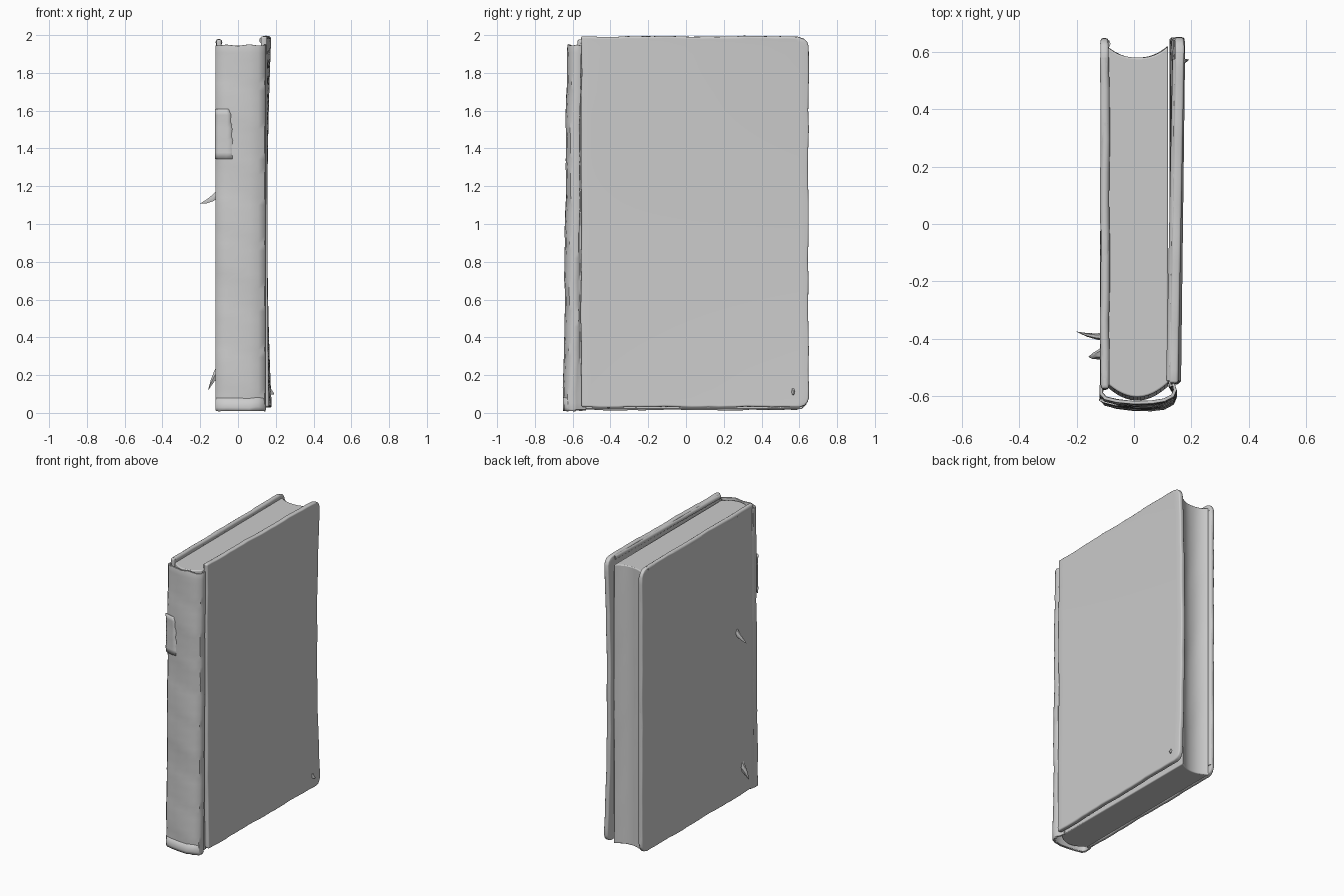
import bpy, bmesh, math, random
from mathutils import Vector

if "Cube" in bpy.data.objects:
    bpy.data.objects.remove(bpy.data.objects["Cube"])

random.seed(4)


def wave(t, seed):
    return (math.sin(t * 7 + seed) + 0.6 * math.sin(t * 17 + seed * 2.3)
            + 0.4 * math.sin(t * 41 + seed * 3.1)) / 2


def finish(name, verts, faces, thick=0, offset=0, bevel=0):
    me = bpy.data.meshes.new(name)
    me.from_pydata(verts, [], faces)
    bm = bmesh.new()
    bm.from_mesh(me)
    bmesh.ops.remove_doubles(bm, verts=bm.verts, dist=1e-5)
    bmesh.ops.recalc_face_normals(bm, faces=bm.faces)
    bm.to_mesh(me)
    bm.free()
    ob = bpy.data.objects.new(name, me)
    bpy.context.collection.objects.link(ob)
    if thick:
        m = ob.modifiers.new("thickness", 'SOLIDIFY')
        m.thickness, m.offset = thick, offset
    if bevel:
        m = ob.modifiers.new("soft edges", 'BEVEL')
        m.width, m.segments, m.limit_method = bevel, 3, 'ANGLE'
        m.angle_limit = math.radians(50)
    bpy.ops.object.select_all(action='DESELECT')
    bpy.context.view_layer.objects.active = ob
    ob.select_set(True)
    bpy.ops.object.shade_smooth_by_angle(angle=math.radians(40))
    return ob


def grid(rows, closed=False, caps=False):
    n = len(rows[0])
    verts = [p for r in rows for p in r]
    faces = []
    for i in range(len(rows) - 1):
        for j in range(n if closed else n - 1):
            k = (j + 1) % n
            faces.append((i*n + j, i*n + k, (i+1)*n + k, (i+1)*n + j))
    if caps:
        faces += [tuple(range(n)), tuple(range(len(verts) - n, len(verts)))]
    return verts, faces


# cover boards: worn rectangles with rounded fore corners
def cover(name, x_at, y0, y1, z0, z1, r, thick, seed):
    rows = []
    fr = [0, .006, .015, .026, .05] + [i / 20 for i in range(2, 19)]
    fr += [.95, .974, .985, .994, 1]
    for f in fr:
        z = z0 + f * (z1 - z0)
        d = min(z - z0, z1 - z)
        cut = r - math.sqrt(max(0, r*r - (r - d)**2)) if d < r else 0
        row = []
        for j in range(25):
            s = j / 24
            y = y0 + 0.004 * wave(f * 2, seed) + s * (y1 - cut - y0)
            dz = 0.004 * wave(s * 2, seed + 2) * abs(2*f - 1)**8
            y += 0.003 * wave(f * 1.5, seed + 5) * s**8
            row.append((x_at(s, f), y, z + dz))
        rows.append(row)
    return finish(name, *grid(rows), thick=thick, bevel=0.01)


def right_x(s, f):
    return 0.138 + 0.022 * s * abs((f - .45) / .55)**2 + 0.01 * (1 - f)**3


def left_x(s, f):
    return -0.103 + 0.004 * (1 - s) * (f - .5)


cover("right_cover", right_x, -0.555, 0.648, 0.03, 1.993, 0.055, 0.032, 1)
cover("left_cover", left_x, -0.575, 0.645, 0.015, 1.975, 0.06, 0.027, 6)


# rolled rims along the top and fore edges of the boards
def rim(name, pts, radius):
    cu = bpy.data.curves.new(name, 'CURVE')
    cu.dimensions = '3D'
    cu.bevel_depth, cu.bevel_resolution, cu.use_fill_caps = radius, 3, True
    sp = cu.splines.new('POLY')
    sp.points.add(len(pts) - 1)
    for p, c in zip(sp.points, pts):
        p.co = (*c, 1)
    ob = bpy.data.objects.new(name, cu)
    bpy.context.collection.objects.link(ob)


rim("left_top_rim", [(-0.101 + .003 * wave(i/9, 2), -0.56 + i * 0.057, 1.962) for i in range(21)], 0.016)
rim("right_top_rim", [(right_x(i/20, 1) - .008, -0.545 + i * 0.056, 1.972) for i in range(21)], 0.018)
rim("left_fore_rim", [(-0.1, 0.628, 0.08 + i * 0.092) for i in range(21)], 0.018)

# page block with hollow fore edge and rounded back
rows = []
for i in range(25):
    f = i / 24
    z = 0.02 + f * 1.925
    ring = []
    for j in range(17):
        t = j / 16
        x = -0.096 + 0.215 * t
        u = 2*t - 1
        ring.append((x, 0.578 + 0.042 * abs(u)**2.2 + .002 * wave(f, j * .2), z))
    for j in range(17):
        t = 1 - j / 16
        u = 2*t - 1
        ring.append((-0.096 + 0.215 * t, -0.615 + 0.05 * u * u + 0.012 * f, z))
    rows.append(ring)
finish("pages", *grid(rows, closed=True, caps=True), bevel=0.006)

# spine: profile leaning slightly inward toward the top
PROFILE = [(-.098, -.53), (-.108, -.56), (-.114, -.585), (-.114, -.61), (-.10, -.626),
           (-.06, -.636), (0, -.643), (.06, -.643), (.105, -.636), (.135, -.62),
           (.143, -.60), (.138, -.58), (.126, -.565), (.122, -.53)]


def spine_row(z, prof, out=0.0):
    row = []
    for k, (x, y) in enumerate(prof):
        w = 0.005 * wave(z * 1.3, 3 + x * 6) if y < -.57 else 0
        row.append((x * (1 + out * 3), y + 0.019 * z / 1.95 * (y < -.57) + w - out, z))
    return row


rows = []
for i in range(49):
    base = spine_row(0.012 + i / 48 * 1.935, PROFILE)
    if i in (0, 48):
        base = [(x, y, z + 0.006 * wave(x * 9, i)) for x, y, z in base]
    rows.append(base)
finish("spine", *grid(rows), thick=0.012, offset=0, bevel=0.003)

# torn flap lifting off the spine
rows = []
for i in range(9):
    f = i / 8
    n = spine_row(1.345 + f * 0.265, PROFILE[3:7], 0.007)
    n[-1] = (n[-1][0] - 0.045 * f + .008 * wave(f * 3, 2), n[-1][1] + .008, n[-1][2])
    n[0] = (-0.121, n[0][1] - 0.008, n[0][2])
    rows.append(n)
finish("spine_flap", *grid(rows), thick=0.006)

# frayed ragged layers at the foot of the spine
for k in range(3):
    rows = []
    for z in (0.012, 0.03, 0.05 + 0.015 * k):
        rows.append([(x, y - 0.002 * k + .003 * wave(x * 12, k), z + 0.006 * wave(x * 14, k * 2))
                     for x, y, _ in spine_row(z, PROFILE[2:12], 0.001 * k)])
    finish("spine_fray_%d" % k, *grid(rows), thick=0.005)


# torn slivers sticking out of the covers
def sliver(name, pts, width):
    rows = []
    n = len(pts) - 1
    for i, p in enumerate(pts):
        r = width * (1 - i / n)**0.8 + 0.001
        rows.append([(p[0], p[1] + r * .5 * math.cos(a * math.pi / 3),
                      p[2] + r * math.sin(a * math.pi / 3)) for a in range(6)])
    finish(name, *grid(rows, closed=True, caps=True))


sliver("upper_sliver", [(-.108, -.392, 1.16), (-.13, -.392, 1.14), (-.165, -.386, 1.12), (-.2, -.375, 1.108)], .028)
sliver("lower_sliver", [(-.108, -.45, .22), (-.125, -.455, .195), (-.145, -.46, .155), (-.158, -.463, .12)], .045)
sliver("corner_chip", [(.165, .565, .115), (.178, .568, .11), (.192, .572, .10)], .025)
